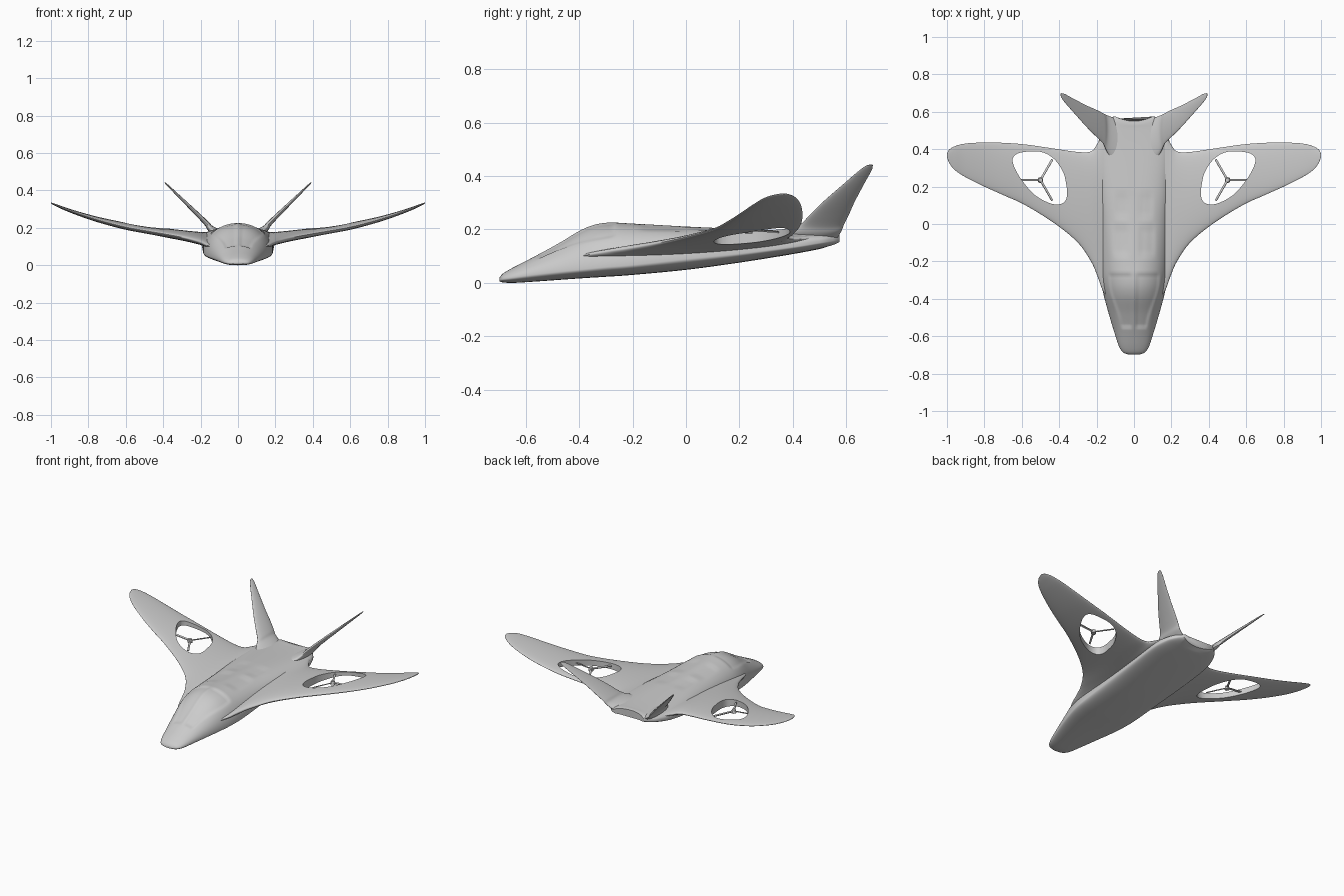
import bpy, bmesh, math
from mathutils import Vector, Matrix

if "Cube" in bpy.data.objects:
    bpy.data.objects.remove(bpy.data.objects["Cube"])


def spline(rows, n, closed=False):
    """Catmull-Rom through rows of numbers, n steps per span."""
    out, m = [], len(rows)
    get = lambda i: rows[i % m] if closed else rows[max(0, min(m - 1, i))]
    for i in range(m if closed else m - 1):
        for k in range(n):
            t = k / n
            out.append([0.5 * (2 * b + (c - a) * t + (2 * a - 5 * b + 4 * c - d) * t * t
                               + (3 * b - a - 3 * c + d) * t ** 3)
                        for a, b, c, d in zip(get(i - 1), get(i), get(i + 1), get(i + 2))])
    if not closed:
        out.append(list(rows[-1]))
    return out


def make(name, bm):
    bmesh.ops.recalc_face_normals(bm, faces=bm.faces)
    me = bpy.data.meshes.new(name)
    bm.to_mesh(me)
    bm.free()
    ob = bpy.data.objects.new(name, me)
    bpy.context.collection.objects.link(ob)
    return ob


def loft(name, rings):
    bm = bmesh.new()
    vs = [[bm.verts.new(p) for p in r] for r in rings]
    n = len(vs[0])
    for a, b in zip(vs, vs[1:]):
        for i in range(n):
            j = (i + 1) % n
            bm.faces.new((a[i], a[j], b[j], b[i]))
    bm.faces.new(vs[0])
    bm.faces.new(vs[-1])
    return make(name, bm)


def activate(ob):
    bpy.ops.object.select_all(action='DESELECT')
    ob.select_set(True)
    bpy.context.view_layer.objects.active = ob


def finish(ob, mirror=True):
    activate(ob)
    if mirror:
        ob.modifiers.new("mirror", 'MIRROR')
        bpy.ops.object.modifier_apply(modifier="mirror")
    bpy.ops.object.shade_smooth_by_angle(angle=math.radians(40))


def step(e0, e1, v):
    t = max(0, min(1, (v - e0) / (e1 - e0)))
    return t * t * (3 - 2 * t)


def dent(x, y, x0, x1, y0, y1, depth, s=0.018):
    return depth * step(x0, x0 + s, x) * step(x1, x1 - s, x) * step(y0, y0 + s, y) * step(y1, y1 - s, y)


# Fuselage: y, half width, top z, edge z, bottom z, squareness exponent
body = spline([
    (-.698, .03, .020, .012, .006, 1), (-.685, .06, .035, .014, .002, 1),
    (-.65, .082, .056, .020, .0, 1), (-.58, .105, .092, .030, .004, 1),
    (-.48, .135, .146, .042, .011, 1), (-.38, .162, .204, .052, .018, 1),
    (-.30, .178, .225, .060, .023, 1), (-.20, .186, .222, .068, .030, .95),
    (0, .19, .211, .090, .049, .85), (.2, .195, .202, .110, .076, .7),
    (.4, .195, .193, .135, .108, .65), (.5, .172, .19, .150, .127, .65),
    (.55, .140, .19, .157, .138, .65), (.575, .11, .188, .162, .146, .65)], 8)
rings = []
for y, w, zt, ze, zb, e in body:
    ring = []
    for i in range(96):
        a = 2 * math.pi * i / 96
        c, s = math.cos(a), math.sin(a)
        x = w * math.copysign(abs(c) ** (e if s > 0 else .8), c)
        if s > 0:
            z = ze + (zt - ze) * s ** e
            # canopy panes and deck recesses
            ax = abs(x)
            z -= dent(ax, y, .003, .075 + .065 * step(-.56, -.3, y), -.56, -.26, .007)
            z -= dent(ax, y, .015, .12, -.18, .0, .005, .03)
            z -= dent(ax, y, .015, .11, .02, .17, .004, .03)
        else:
            z = ze - (ze - zb) * abs(s) ** .9
        back = .025 * step(.5, .575, y) * max(0, 1 - (x / .1) ** 2)
        ring.append((x, y - back, z))
    rings.append(ring)
finish(loft("fuselage", rings), mirror=False)

# Wing: x, leading y, trailing y, leading z, trailing z, thickness
wing_rows = spline([
    (.08, -.50, .50, .085, .172, .055), (.16, -.37, .48, .105, .168, .055),
    (.195, -.28, .43, .120, .165, .055), (.23, -.20, .388, .132, .165, .055),
    (.30, -.10, .385, .150, .170, .052), (.42, .0, .402, .172, .185, .045),
    (.58, .10, .425, .200, .210, .038), (.70, .155, .434, .229, .234, .032),
    (.80, .20, .436, .258, .260, .026), (.90, .25, .430, .292, .292, .019),
    (.96, .29, .415, .316, .315, .014), (.99, .33, .395, .329, .328, .009),
    (1.0, .362, .374, .333, .333, .004)], 6)
rings = []
for x, y0, y1, z0, z1, th in wing_rows:
    ring = []
    for i in range(56):
        a = 2 * math.pi * i / 56
        t = .5 - .5 * math.cos(a)
        ring.append((x, y0 + (y1 - y0) * t, z0 + (z1 - z0) * t + th / 2 * math.sin(a)))
    rings.append(ring)
wing = loft("wings", rings)

# Rotor opening cut through the wing
outline = spline([(.362, .21), (.358, .15), (.38, .112), (.44, .108), (.53, .155), (.60, .235),
                  (.642, .31), (.645, .358), (.60, .383), (.50, .386), (.43, .35), (.38, .28)],
                 5, closed=True)
cutter = loft("opening_cutter", [[(x, y, z) for x, y in outline] for z in (0, .5)])
cutter.hide_render = True
mod = wing.modifiers.new("opening", 'BOOLEAN')
mod.operation, mod.object, mod.solver = 'DIFFERENCE', cutter, 'EXACT'
activate(wing)
bpy.ops.object.modifier_apply(modifier="opening")
bpy.data.objects.remove(cutter)
finish(wing)

# V tail: x, z, leading y, trailing y, thickness
tail_rows = spline([
    (.10, .165, .31, .565, .06), (.145, .195, .39, .582, .036), (.165, .22, .43, .592, .028),
    (.20, .256, .465, .610, .024), (.25, .305, .515, .632, .020), (.32, .373, .593, .668, .014),
    (.37, .422, .650, .695, .009), (.388, .439, .676, .699, .006), (.392, .442, .690, .698, .003)], 6)
n = Vector((-1, 0, 1)).normalized()
rings = []
for x, z, y0, y1, th in tail_rows:
    ring = []
    for i in range(32):
        a = 2 * math.pi * i / 32
        base = Vector((x, y0 + (y1 - y0) * (.5 - .5 * math.cos(a)), z))
        ring.append(base + n * (th / 2 * math.sin(a)))
    rings.append(ring)
finish(loft("tail_fins", rings))

# Rotor: hub with three slim blades, tilted with the wing
bm = bmesh.new()
bmesh.ops.create_cone(bm, cap_ends=True, segments=24, radius1=.015, radius2=.011, depth=.022)
for k in range(3):
    m = (Matrix.Rotation(k * 2 * math.pi / 3, 4, 'Z') @ Matrix.Translation((.066, 0, 0))
         @ Matrix.Rotation(.3, 4, 'X') @ Matrix.Diagonal((.122, .011, .005, 1)))
    bmesh.ops.create_cube(bm, size=1, matrix=m)
bmesh.ops.transform(bm, verts=bm.verts,
                    matrix=Matrix.Translation((.5, .235, .197)) @ Matrix.Rotation(-.1, 4, 'Y'))
finish(make("rotors", bm))
